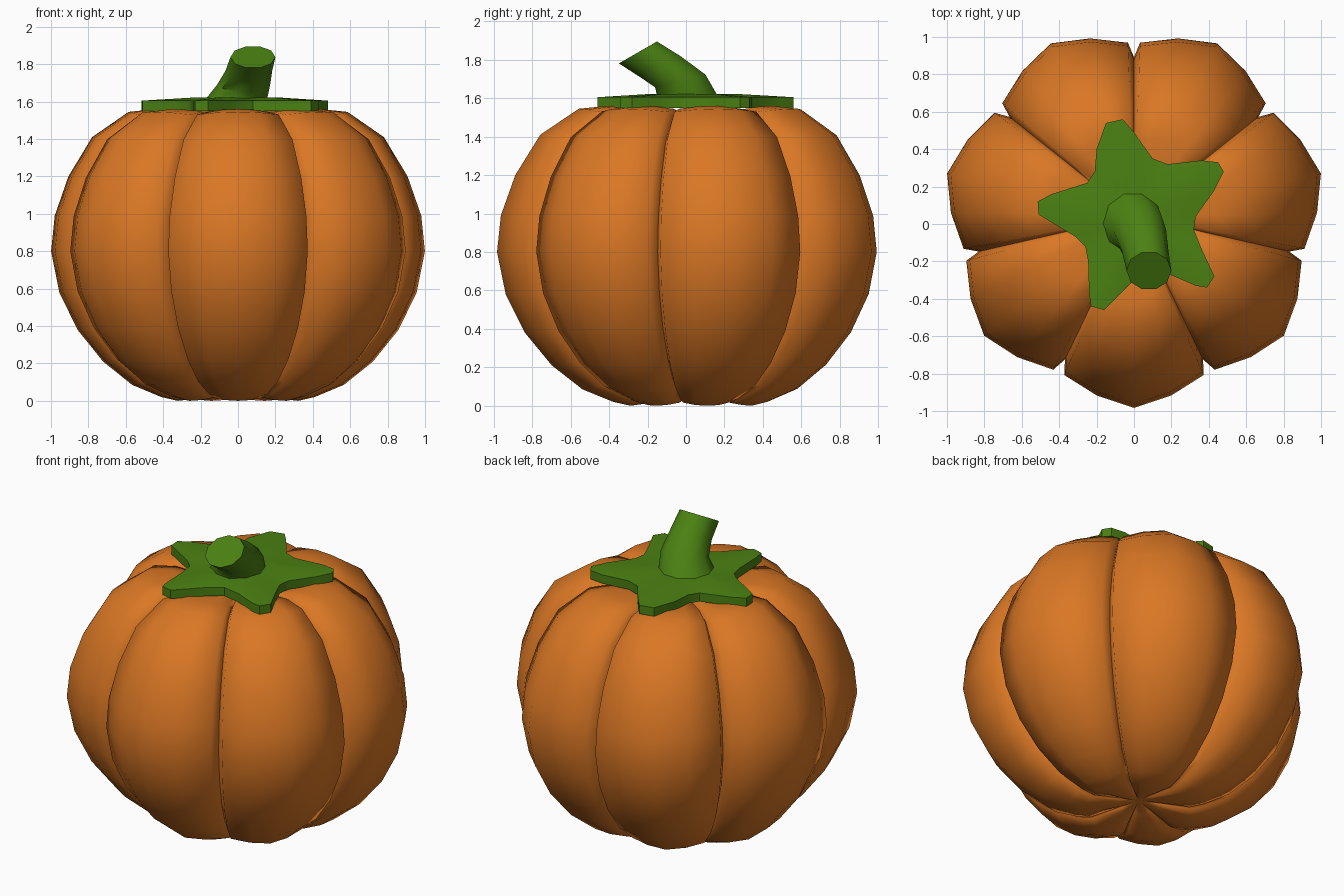
import bpy, bmesh, math
from mathutils import Vector

if "Cube" in bpy.data.objects:
    bpy.data.objects.remove(bpy.data.objects["Cube"])

def material(name, col):
    m = bpy.data.materials.new(name)
    m.diffuse_color = (*col, 1)
    m.use_nodes = True
    m.node_tree.nodes["Principled BSDF"].inputs["Base Color"].default_value = m.diffuse_color
    return m

orange = material("pumpkin orange", (0.70, 0.185, 0.018))
green = material("stem green", (0.07, 0.22, 0.006))

def finish(bm, name, mat, angle=None):
    bmesh.ops.recalc_face_normals(bm, faces=bm.faces[:])
    me = bpy.data.meshes.new(name)
    bm.to_mesh(me)
    bm.free()
    me.materials.append(mat)
    ob = bpy.data.objects.new(name, me)
    bpy.context.collection.objects.link(ob)
    if angle is not None:
        bpy.context.view_layer.objects.active = ob
        ob.select_set(True)
        bpy.ops.object.shade_smooth_by_angle(angle=math.radians(angle))
        ob.select_set(False)
    return ob

def bridge(bm, a, b):
    n = len(a)
    for i in range(n):
        bm.faces.new((a[i], a[(i + 1) % n], b[(i + 1) % n], b[i]))

# Ribbed body: lobe profile (radius, height) swept round seven lobes
profile = [(.12, .03), (.33, 0), (.42, .02), (.58, .085), (.74, .21), (.88, .38),
           (.98, .58), (1.025, .80), (1.005, .99), (.93, 1.20), (.80, 1.41),
           (.60, 1.545), (.45, 1.56), (.25, 1.53)]
# local angle, radius factor, flattening towards the grooves
rib = [(-25.714, .83, .06), (-23.7, .905, .02), (-11.8, .955, .005),
       (0, 1, 0), (11.8, .955, .005), (23.7, .905, .02)]
CY = 0.042
bm = bmesh.new()
rings = []
for r, z in profile:
    ring = []
    for k in range(7):
        for da, f, dip in rib:
            a = math.radians(-90 + k * 360 / 7 + da)
            ring.append(bm.verts.new((r * f * math.cos(a), CY + r * f * math.sin(a),
                                      z - (z - .8) * dip)))
    rings.append(ring)
for a, b in zip(rings, rings[1:]):
    bridge(bm, a, b)
for ring, z in ((rings[0], .06), (rings[-1], 1.5)):
    c = bm.verts.new((0, CY, z))
    for i in range(len(ring)):
        bm.faces.new((ring[i], ring[(i + 1) % len(ring)], c))
for f in bm.faces:
    f.smooth = True
# crisp groove lines
for a, b in zip(rings[2:], rings[3:]):
    for i in range(0, len(a), len(rib)):
        bm.edges.get((a[i], b[i])).smooth = False
finish(bm, "pumpkin_body", orange)

# Star-shaped leaf cap
star = [(-.15, .54), (-.06, .56), (0, .49), (.1, .35), (.18, .32), (.36, .34), (.45, .33),
        (.48, .28), (.43, .18), (.33, .04), (.32, -.03), (.36, -.13), (.43, -.28),
        (.39, -.34), (.33, -.33), (.19, -.27), (.08, -.25), (0, -.3), (-.06, -.36),
        (-.16, -.46), (-.23, -.44), (-.24, -.37), (-.245, -.2), (-.26, -.12),
        (-.31, -.07), (-.51, .05), (-.515, .12), (-.44, .16), (-.25, .22),
        (-.21, .28), (-.2, .4)]
bm = bmesh.new()
def star_ring(s, z):
    return [bm.verts.new((x * s, .03 + (y - .03) * s, z)) for x, y in star]
low, high, inner = star_ring(1, 1.55), star_ring(1, 1.605), star_ring(.45, 1.622)
bridge(bm, low, high)
bridge(bm, high, inner)
bm.faces.new(inner)
bm.faces.new(low)
finish(bm, "leaf_cap", green, 35)

# Bent stem: tilted rings (x, y, z, radius, forward tilt)
path = [(-.015, .012, 1.60, .168, 0), (.03, -.03, 1.69, .142, 14),
        (.058, -.135, 1.765, .125, 27), (.08, -.25, 1.838, .12, 30)]
bm = bmesh.new()
rings = []
for x, y, z, r, tilt in path:
    t = math.radians(tilt)
    u, v = Vector((1, 0, 0)), Vector((0, math.cos(t), math.sin(t)))
    ring = []
    for i in range(10):
        a = math.tau * i / 10
        ring.append(bm.verts.new(Vector((x, y, z)) + u * r * math.cos(a) + v * r * math.sin(a)))
    rings.append(ring)
for a, b in zip(rings, rings[1:]):
    bridge(bm, a, b)
bm.faces.new(rings[0])
bm.faces.new(rings[-1])
finish(bm, "stem", green, 45)
